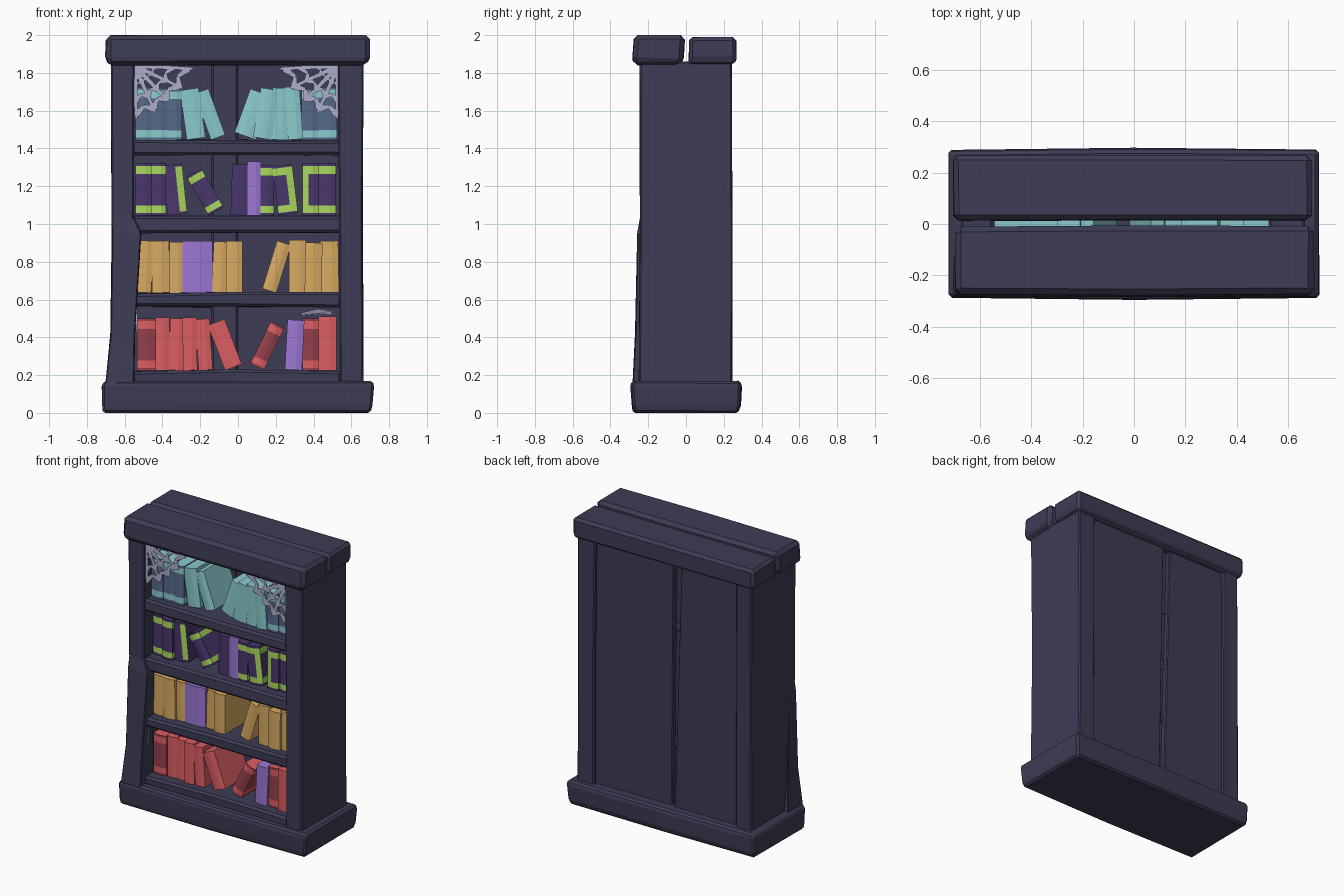
import bpy, bmesh, math, random
from mathutils import Matrix, Vector

random.seed(4)
if "Cube" in bpy.data.objects:
    bpy.data.objects.remove(bpy.data.objects["Cube"])


def material(name, r, g, b):
    lin = [((c / 255 + 0.055) / 1.055) ** 2.4 for c in (r, g, b)] + [1]
    m = bpy.data.materials.new(name)
    m.use_nodes = True
    m.diffuse_color = lin
    m.node_tree.nodes["Principled BSDF"].inputs["Base Color"].default_value = lin
    return m


WOOD = material("dark wood", 61, 60, 85)
RED = material("red cover", 220, 94, 99)
MAROON = material("maroon cover", 148, 64, 76)
VIOLET = material("violet cover", 156, 119, 212)
GOLD = material("gold cover", 216, 171, 99)
PLUM = material("plum cover", 74, 55, 108)
LIME = material("lime trim", 170, 216, 94)
TEAL = material("teal cover", 139, 202, 206)
SLATE = material("slate cover", 85, 106, 138)
WEB = material("cobweb grey", 174, 174, 204)


def finish(name, bm, mats, bevel=0):
    bmesh.ops.recalc_face_normals(bm, faces=bm.faces)
    me = bpy.data.meshes.new(name)
    bm.to_mesh(me)
    bm.free()
    for m in mats:
        me.materials.append(m)
    ob = bpy.data.objects.new(name, me)
    bpy.context.collection.objects.link(ob)
    if bevel:
        mod = ob.modifiers.new("chamfer", "BEVEL")
        mod.width, mod.segments, mod.limit_method = bevel, 1, "ANGLE"


def skin(bm, rings):
    """Join closed rings of points, capping both ends."""
    rows = [[bm.verts.new(p) for p in ring] for ring in rings]
    n = len(rows[0])
    for a, b in zip(rows, rows[1:]):
        for i in range(n):
            bm.faces.new((a[i], a[(i + 1) % n], b[(i + 1) % n], b[i]))
    bm.faces.new(rows[0])
    bm.faces.new(rows[-1])


def timber(name, levels, bevel=0.012, wobble=0.004, bulge=0):
    """Hand-cut timber through levels of (z, x0, x1, y0, y1), fuller mid-length by bulge."""
    bm = bmesh.new()
    skin(bm, [[(x0, y0, z), ((x0 + x1) / 2, y0 - bulge, z), (x1, y0, z),
               (x1, y1, z), ((x0 + x1) / 2, y1 + bulge, z), (x0, y1, z)]
              for z, x0, x1, y0, y1 in levels])
    for v in bm.verts:
        v.co += Vector([random.uniform(-wobble, wobble) for _ in range(3)])
    finish(name, bm, [WOOD], bevel)


def board(name, x0, x1, y0, y1, z0, z1, **kw):
    timber(name, [(z0, x0, x1, y0, y1), (z1, x0, x1, y0, y1)], **kw)


# Carcass: plinth, top planks, side walls
timber("plinth", [(0, -.715, .70, -.272, .27), (.04, -.72, .71, -.28, .285),
                  (.14, -.722, .72, -.287, .288), (.17, -.71, .715, -.28, .28)],
       wobble=0.002, bulge=.008)
timber("top_plank_front", [(1.84, -.69, .68, -.275, -.035), (1.88, -.695, .70, -.28, -.015),
                           (2.0, -.695, .70, -.27, -.008)], .022, .002, .004)
timber("top_plank_back", [(1.84, -.68, .67, .01, .25), (1.87, -.705, .69, .015, .265),
                          (1.99, -.70, .69, .015, .265)], .022, .002)
timber("flared_side_wall", [(.15, -.672, -.55, -.235, .245), (1.03, -.67, -.55, -.245, .245),
                            (1.86, -.672, -.55, -.245, .242)], .008, .002)
timber("flared_post", [(.15, -.703, -.55, -.283, -.12), (.42, -.675, -.545, -.27, -.15),
                       (.95, -.667, -.513, -.257, -.18), (1.04, -.667, -.553, -.243, -.2)],
       .005, .002)
timber("straight_side_wall", [(.15, .54, .664, -.25, .245), (1.0, .535, .66, -.245, .245),
                              (1.86, .53, .665, -.245, .242)], .008, .002)

# Back planks with a narrow recessed batten between them
timber("back_plank_wide", [(.15, -.04, .55, .175, .215), (1.86, -.065, .56, .175, .225)], .006)
timber("back_plank_narrow", [(.15, -.57, -.07, .175, .22), (1.86, -.56, -.115, .175, .215)], .006)
board("back_batten", -.14, 0, .165, .185, .15, 1.86, wobble=0)

# Shelves
FLOORS = (.225, .635, 1.045, 1.445)
for name, z0, z1 in (("bottom_board", .15, FLOORS[0]), ("lower_shelf", .56, FLOORS[1]),
                     ("middle_shelf", .955, FLOORS[2]), ("upper_shelf", 1.365, FLOORS[3])):
    board(name, -.56, .55, -.235, .19, z0, z1, bevel=.014, wobble=.006)


def book(name, x, floor, w, h, lean, cover, trim=None, bands=True, edge=0):
    """Book with a shallow faceted spine; trim colours its bands or one spine edge."""
    front, back, c = -.172 + random.uniform(-.012, .012), .10, .36 * w
    outline = [(-w / 2, back), (-w / 2, front + .008), (c - w / 2, front),
               (w / 2 - c, front), (w / 2, front + .008), (w / 2, back)]
    bm = bmesh.new()
    skin(bm, [[(px, py, h * t) for px, py in outline] for t in (0, .05, .19, .8, .95, 1)])
    bmesh.ops.recalc_face_normals(bm, faces=bm.faces)
    for f in bm.faces:
        t = f.calc_center_median().z / h
        banded = bands and (.05 < t < .19 or .8 < t < .95)
        edged = f.normal.x * edge > .05 and f.normal.y < -.5 and .05 < t < .95
        capped = trim is not LIME and t > .99
        f.material_index = int(bool(trim and (banded or edged or capped)))
    bm.transform(Matrix.Rotation(math.radians(lean), 4, "Y"))
    xs = [v.co.x for v in bm.verts]
    low = min(v.co.z for v in bm.verts)
    bm.transform(Matrix.Translation((x - (min(xs) + max(xs)) / 2, 0, floor - low)))
    finish(name, bm, [cover, trim or cover])


def row(name, floor, books):
    for i, spec in enumerate(books):
        book(f"{name}_{i + 1}", spec[0], floor, *spec[1:])


# Books: centre, width, height, lean, cover, trim, bands, trimmed edge
row("red_book", FLOORS[0], [
    (-.485, .10, .275, 0, MAROON, RED), (-.40, .075, .28, 0, RED), (-.325, .075, .275, 1, RED),
    (-.255, .075, .28, -1, RED), (-.18, .075, .27, -4, RED),
    (-.07, .095, .255, -21, RED), (.155, .08, .25, 26, MAROON, RED),
    (.30, .09, .265, 3, VIOLET), (.385, .085, .275, 0, MAROON, RED), (.475, .095, .285, 0, RED)])
row("gold_book", FLOORS[1], [
    (-.495, .085, .275, 3, GOLD), (-.41, .095, .275, -1, GOLD), (-.325, .075, .27, 0, GOLD),
    (-.215, .158, .275, 0, VIOLET), (-.095, .08, .27, 3, GOLD), (-.02, .085, .275, 0, GOLD),
    (.205, .078, .265, 17, GOLD), (.315, .09, .28, 0, GOLD), (.40, .09, .265, 1, GOLD),
    (.485, .095, .275, -1, GOLD)])
row("plum_book", FLOORS[2], [
    (-.50, .085, .275, 0, PLUM, LIME), (-.42, .08, .275, 0, PLUM, LIME),
    (-.335, .105, .265, -6, PLUM, LIME, False, 1), (-.175, .09, .235, -30, PLUM, LIME),
    (.01, .09, .27, 2, PLUM), (.085, .072, .285, 0, VIOLET), (.155, .072, .265, 0, PLUM, LIME),
    (.25, .105, .262, -7, PLUM, LIME, True, 1), (.385, .085, .275, 0, PLUM, LIME, True, -1),
    (.475, .09, .275, 0, PLUM, LIME)])
row("teal_book", FLOORS[3], [
    (-.50, .085, .28, 0, SLATE, TEAL), (-.415, .085, .275, 0, SLATE, TEAL),
    (-.335, .075, .27, 0, SLATE, TEAL), (-.24, .10, .265, -8, TEAL),
    (-.15, .08, .26, -20, TEAL), (.08, .12, .245, 20, TEAL), (.15, .10, .265, 9, TEAL),
    (.225, .09, .275, 1, TEAL), (.295, .08, .28, -4, TEAL),
    (.38, .09, .27, 0, SLATE, TEAL), (.475, .10, .28, 0, SLATE, TEAL)])


def strand(bm, a, b, wa, wb, y=-.225):
    """Flat tapering ribbon between two points in the x-z plane."""
    a, b = Vector(a), Vector(b)
    side = (b - a).normalized().orthogonal() / 2
    ring = [a + side * wa, b + side * wb, b - side * wb, a - side * wa]
    skin(bm, [[(p.x, y + d, p.y) for p in ring] for d in (-.003, .003)])


def cobweb(name, corner, s):
    """Spokes from a top corner joined by sagging arcs."""
    bm = bmesh.new()

    def point(angle, r):
        return corner + s * r * math.cos(angle), 1.838 - r * math.sin(angle)

    angles = [math.radians(a) for a in (3, 25, 46, 66, 88)]
    reach = (.31, .28, .26, .27, .28)
    for a, r in zip(angles, reach):
        strand(bm, point(a, 0), point(a, r), .028, .015)
    for k, width in ((.38, .013), (.66, .019), (.93, .024)):
        for i in range(4):
            a, b = angles[i], angles[i + 1]
            mid = point((a + b) / 2, (reach[i] + reach[i + 1]) / 2 * k * .86)
            strand(bm, point(a, reach[i] * k), mid, width * 1.5, width * .8)
            strand(bm, mid, point(b, reach[i + 1] * k), width * .8, width * 1.5)
    finish(name, bm, [WEB])


cobweb("left_cobweb", .532, -1)
cobweb("right_cobweb", -.548, 1)

# Stray webs: a torn sheet draped over the lowest books and a scrap on the wall
bm = bmesh.new()
sheet = [(.33, -.14, .512), (.42, -.16, .52), (.50, -.13, .515),
         (.49, .02, .535), (.42, .05, .545), (.34, .03, .525)]
skin(bm, [[(x, y, z + d) for x, y, z in sheet] for d in (0, .006)])
strand(bm, (-.540, .55), (-.535, .42), .014, .006, -.215)
finish("web_scraps", bm, [WEB])
